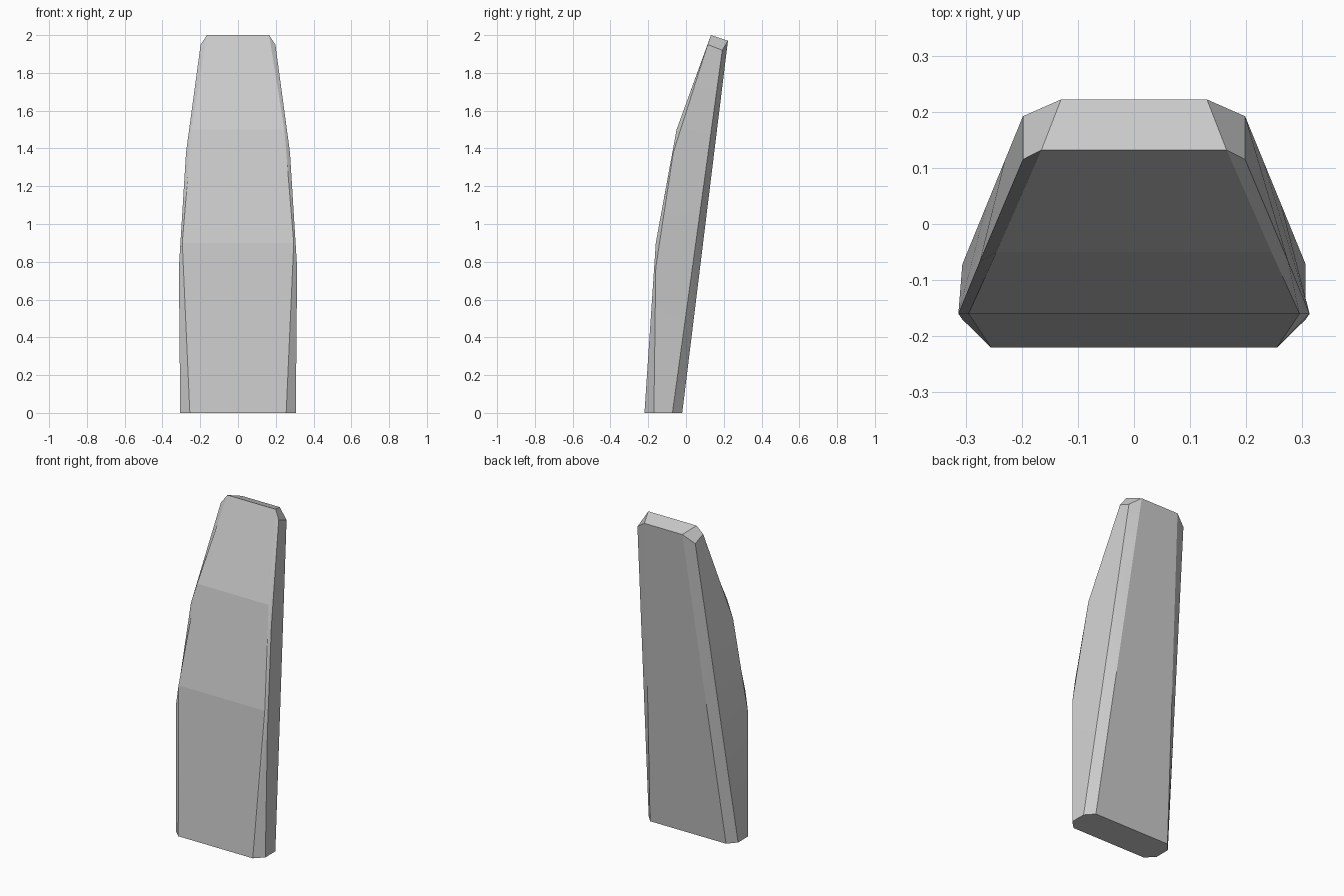
import bpy
import bmesh
import math
from mathutils import Vector

cube = bpy.data.objects.get("Cube")
if cube:
    bpy.data.objects.remove(cube, do_unlink=True)

# One plain grey
grey = bpy.data.materials.new("light_grey")
grey.use_nodes = True
colour = (0.6, 0.6, 0.6, 1)
grey.diffuse_color = colour
grey.node_tree.nodes["Principled BSDF"].inputs["Base Color"].default_value = colour

# Lengthwise rails of the left half, bottom to top
front = [(0.255, -0.22, 0), (0.295, -0.16, 0.9), (0.245, -0.05, 1.5), (0.165, 0.132, 2)]
side_front = [(0.306, -0.17, 0), (0.313, -0.16, 0.77), (0.275, -0.067, 1.38), (0.198, 0.115, 1.95)]


def straight(start, end):
    """Rail running straight from start to end, split like the front rails."""
    return [Vector(start).lerp(Vector(end), t) for t in (0, 0.4, 0.7, 1)]


side_back = straight((0.306, -0.072, 0), (0.198, 0.192, 1.92))
back = straight((0.26, -0.02, 0), (0.13, 0.222, 1.97))

# Loft the eight-sided slab through mirrored rails
half = [front, side_front, side_back, back]
bm = bmesh.new()
rings = []
for level in range(4):
    points = [Vector(rail[level]) for rail in half]
    points += [Vector((-p.x, p.y, p.z)) for p in reversed(points)]
    rings.append([bm.verts.new(p) for p in points])
for low, high in zip(rings, rings[1:]):
    for i in range(8):
        j = (i + 1) % 8
        bm.faces.new((low[i], low[j], high[j], high[i]))

# Base, then a tilted top with two clipped corners
bm.faces.new(rings[0])
top = rings[-1]
bm.faces.new((top[0], top[3], top[4], top[7]))
bm.faces.new(top[:4])
bm.faces.new(top[4:])
bmesh.ops.recalc_face_normals(bm, faces=bm.faces[:])

mesh = bpy.data.meshes.new("tapered_slab")
bm.to_mesh(mesh)
bm.free()
mesh.materials.append(grey)
slab = bpy.data.objects.new("tapered_slab", mesh)
bpy.context.collection.objects.link(slab)

# Soft sides, flat front, back and ends
bpy.context.view_layer.objects.active = slab
slab.select_set(True)
bpy.ops.object.shade_smooth_by_angle(angle=math.radians(30))
for face in mesh.polygons:
    if abs(face.normal.x) < 0.05:
        face.use_smooth = False
